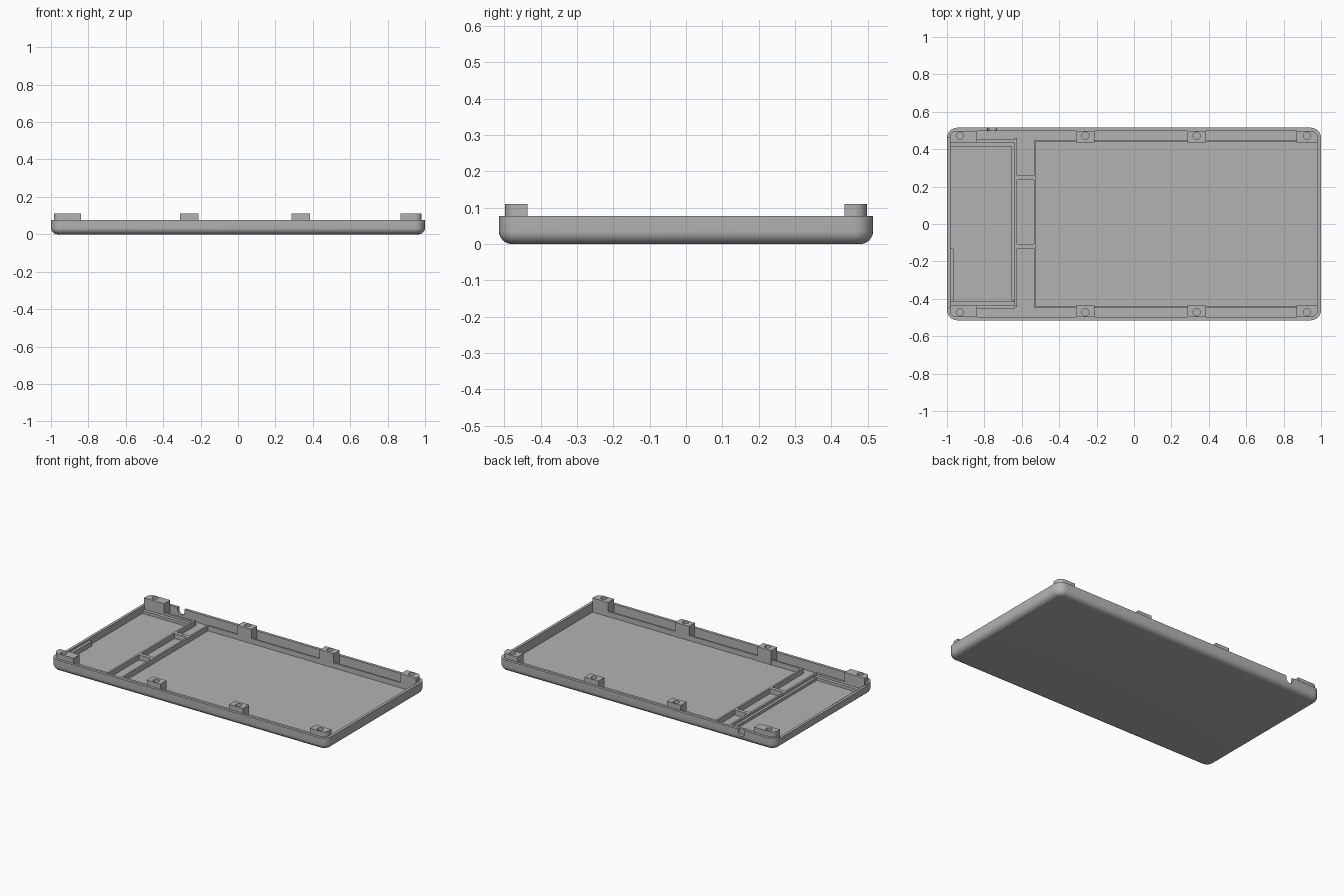
import bpy, bmesh, math
from mathutils import Vector

cube = bpy.data.objects.get("Cube")
if cube:
    bpy.data.objects.remove(cube, do_unlink=True)

grey = bpy.data.materials.new("plain grey plastic")
grey.use_nodes = True
COLOUR = (0.45, 0.45, 0.45, 1)
grey.diffuse_color = COLOUR
grey.node_tree.nodes["Principled BSDF"].inputs["Base Color"].default_value = COLOUR

HALF_X, HALF_Y = 1.0, 0.515
WALL, RIM, FLOOR, BOSS_TOP = 0.018, 0.077, 0.017, 0.11
CORNER, FILLET = 0.055, 0.035


def outline(x0, x1, y0, y1, radii, steps=8):
    """Counter-clockwise rectangle whose four corners may be rounded."""
    pts = []
    corners = ((x1, y1, -1, -1), (x0, y1, 1, -1), (x0, y0, 1, 1), (x1, y0, -1, 1))
    for i, (x, y, sx, sy) in enumerate(corners):
        r = radii[i]
        if r == 0:
            pts.append((x, y))
            continue
        for k in range(steps + 1):
            a = math.pi / 2 * (i + k / steps)
            pts.append((x + sx * r + r * math.cos(a), y + sy * r + r * math.sin(a)))
    return pts


def loft(name, rings):
    """Skin a closed solid through (outline, height) rings, capped at both ends."""
    bm = bmesh.new()
    loops = [[bm.verts.new((x, y, z)) for x, y in pts] for pts, z in rings]
    for a, b in zip(loops, loops[1:]):
        for i in range(len(a)):
            j = (i + 1) % len(a)
            bm.faces.new((a[i], a[j], b[j], b[i]))
    bm.faces.new(loops[0][::-1])
    bm.faces.new(loops[-1])
    bmesh.ops.recalc_face_normals(bm, faces=bm.faces)
    mesh = bpy.data.meshes.new(name)
    bm.to_mesh(mesh)
    bm.free()
    mesh.materials.append(grey)
    obj = bpy.data.objects.new(name, mesh)
    bpy.context.collection.objects.link(obj)
    return obj


def block(name, x0, x1, y0, y1, z0, z1, radii=(0, 0, 0, 0)):
    pts = outline(x0, x1, y0, y1, radii)
    return loft(name, [(pts, z0), (pts, z1)])


def cylinder(name, centre, radius, depth, along_y=False):
    pts = [(radius * math.cos(i * math.tau / 24), radius * math.sin(i * math.tau / 24))
           for i in range(24)]
    obj = loft(name, [(pts, -depth / 2), (pts, depth / 2)])
    if along_y:
        obj.rotation_euler.x = math.pi / 2
    obj.location = Vector(centre)
    return obj


def activate(obj):
    bpy.ops.object.select_all(action="DESELECT")
    obj.select_set(True)
    bpy.context.view_layer.objects.active = obj


def cut(obj, cutter):
    cutter.hide_render = True
    activate(obj)
    mod = obj.modifiers.new("cut", "BOOLEAN")
    mod.operation, mod.solver, mod.object = "DIFFERENCE", "EXACT", cutter
    bpy.ops.object.modifier_apply(modifier=mod.name)
    bpy.data.objects.remove(cutter, do_unlink=True)


def smooth(obj):
    activate(obj)
    bpy.ops.object.shade_smooth_by_angle(angle=math.radians(30))


def tray_ring(inset, z):
    r = CORNER - inset
    return outline(inset - HALF_X, HALF_X - inset, inset - HALF_Y, HALF_Y - inset, (r,) * 4), z


# Tray shell: filleted base, outer wall, rim, inner wall, floor
rings = []
for k in range(9):
    a = math.pi / 2 * k / 8
    rings.append(tray_ring(FILLET * (1 - math.sin(a)), FILLET * (1 - math.cos(a))))
rings += [tray_ring(0, RIM), tray_ring(WALL, RIM), tray_ring(WALL, FLOOR)]
tray = loft("tray_shell", rings)

# Lowered side wall and cable notch
cut(tray, block("side_cutter", -1.1, -0.96, -0.445, 0.46, 0.062, 0.2))
cut(tray, cylinder("notch_round_cutter", (-0.76, 0.51, 0.058), 0.024, 0.06, True))
cut(tray, block("notch_slot_cutter", -0.784, -0.736, 0.48, 0.54, 0.058, 0.2))
smooth(tray)

# Screw bosses along both long walls
BOSSES = ((-0.985, -0.84, -0.93), (-0.31, -0.21, -0.26),
          (0.285, 0.385, 0.335), (0.87, 0.982, 0.925))
for side, label in ((1, "back"), (-1, "front")):
    for n, (x0, x1, hole_x) in enumerate(BOSSES):
        radii = [0, 0, 0, 0]
        if n == 0:
            radii[1 if side > 0 else 2] = 0.035
        if n == 3:
            radii[0 if side > 0 else 3] = 0.035
        y0, y1 = sorted((side * 0.437, side * 0.498))
        boss = block(f"{label}_screw_boss_{n + 1}", x0, x1, y0, y1, 0.012, BOSS_TOP, radii)
        cut(boss, cylinder("hole_cutter", (hole_x, side * 0.472, BOSS_TOP), 0.019, 0.12))
        smooth(boss)

# Ribs around the large bay
for side, label in ((1, "back"), (-1, "front")):
    y0, y1 = sorted((side * 0.438, side * 0.45))
    block(f"large_bay_{label}_rib", -0.535, 0.984, y0, y1, 0.012, 0.05)
block("large_bay_side_rib", -0.535, -0.523, -0.438, 0.438, 0.012, 0.05)

# Ribs and low ledge around the small bay
block("small_bay_side_rib", -0.638, -0.625, -0.445, 0.46, 0.012, 0.05)
block("small_bay_side_ledge", -0.655, -0.638, -0.41, 0.42, 0.012, 0.035)
for side, label in ((1, "back"), (-1, "front")):
    y0, y1 = sorted((side * 0.415, side * 0.437))
    block(f"small_bay_{label}_ledge", -0.984, -0.638, y0, y1, 0.012, 0.035)
    y0, y1 = sorted((side * 0.437, side * 0.452))
    block(f"small_bay_{label}_rib", -0.984, -0.638, y0, y1, 0.012, 0.05)
block("small_bay_wall_pad", -0.984, -0.965, -0.415, -0.13, 0.012, 0.05)

# Cross ties between the two bays
for n, y in enumerate((0.248, -0.118)):
    block(f"cross_tie_{n + 1}", -0.625, -0.535, y - 0.012, y + 0.012, 0.012, 0.05)
